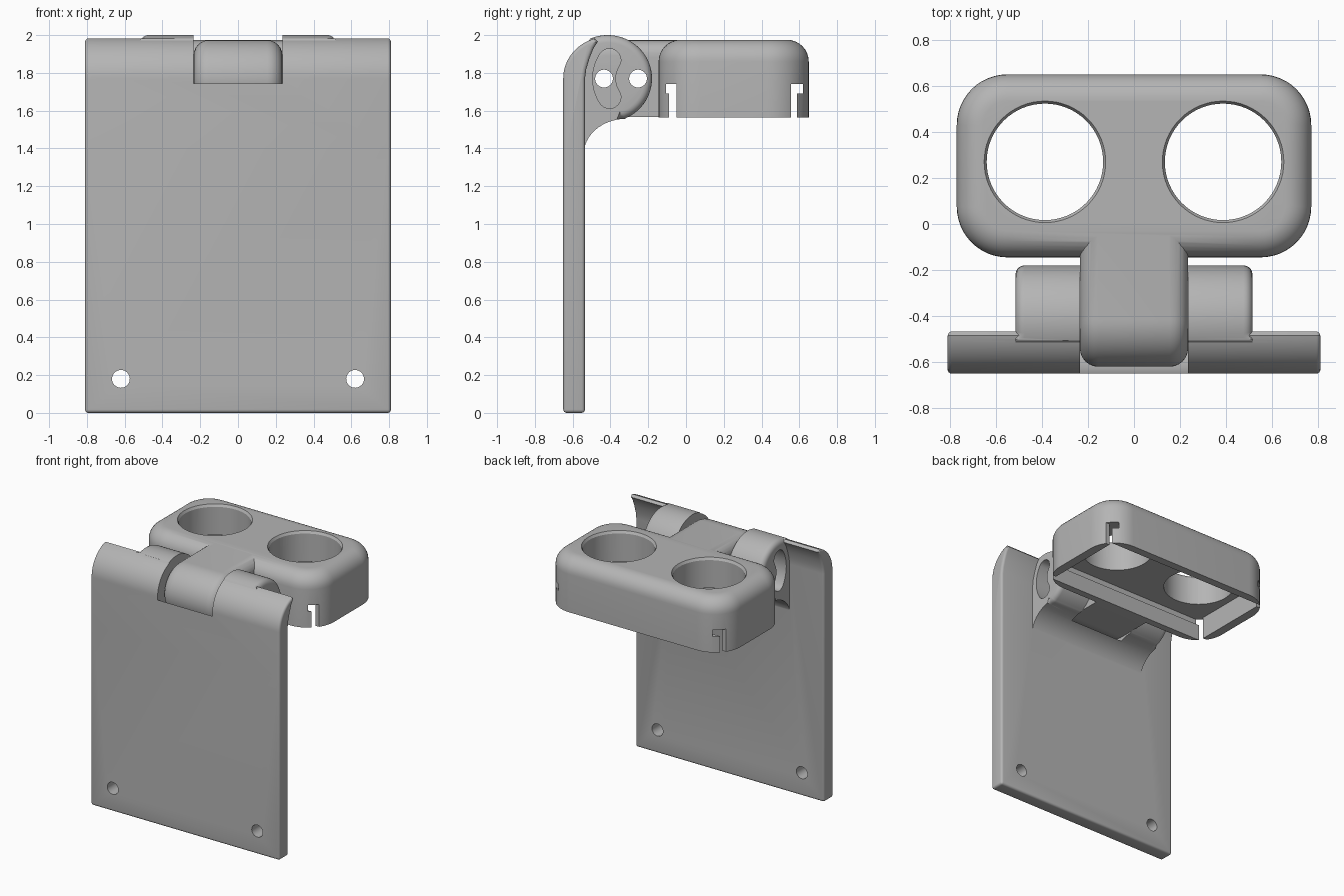
import bpy, bmesh, math
from mathutils import Matrix

cube = bpy.data.objects.get("Cube")
if cube:
    bpy.data.objects.remove(cube, do_unlink=True)

grey = bpy.data.materials.new("plain grey")
grey.use_nodes = True
COLOUR = (0.46, 0.46, 0.46, 1)
grey.diffuse_color = COLOUR
grey.node_tree.nodes["Principled BSDF"].inputs["Base Color"].default_value = COLOUR

PY, PZ = -0.415, 1.77      # hinge centre
HOLE_Y = -0.254            # locking hole


def make(name, bm):
    bmesh.ops.recalc_face_normals(bm, faces=bm.faces)
    mesh = bpy.data.meshes.new(name)
    bm.to_mesh(mesh)
    bm.free()
    mesh.materials.append(grey)
    ob = bpy.data.objects.new(name, mesh)
    bpy.context.collection.objects.link(ob)
    return ob


def bevel(bm, test, size, segments):
    edges = [e for e in bm.edges if test(*[v.co for v in e.verts])]
    bmesh.ops.bevel(bm, geom=edges, offset=size, segments=segments,
                    profile=0.5, affect='EDGES', clamp_overlap=False)


def extrude_x(points, x0, x1):
    """Side profile of (y, z) points extruded along x."""
    bm = bmesh.new()
    face = bm.faces.new([bm.verts.new((x0, y, z)) for y, z in points])
    ext = bmesh.ops.extrude_face_region(bm, geom=[face])["geom"]
    bmesh.ops.translate(bm, vec=(x1 - x0, 0, 0),
                        verts=[g for g in ext if isinstance(g, bmesh.types.BMVert)])
    return bm


def box(x0, x1, y0, y1, z0, z1):
    return extrude_x([(y0, z0), (y1, z0), (y1, z1), (y0, z1)], x0, x1)


def rod(axis, centre, r, length, r2=None):
    bm = bmesh.new()
    turn = {"x": Matrix.Rotation(math.pi / 2, 4, 'Y'),
            "y": Matrix.Rotation(math.pi / 2, 4, 'X'), "z": Matrix()}[axis]
    bmesh.ops.create_cone(bm, cap_ends=True, segments=64, radius1=r,
                          radius2=r if r2 is None else r2, depth=length,
                          matrix=Matrix.Translation(centre) @ turn)
    return bm


def arc(cy, cz, ry, rz, a0, a1, n):
    angles = [math.radians(a0 + (a1 - a0) * i / n) for i in range(n + 1)]
    return [(cy + ry * math.cos(a), cz + rz * math.sin(a)) for a in angles]


def combine(ob, bm, op='DIFFERENCE'):
    tool = make("tool", bm)
    mod = ob.modifiers.new("cut", 'BOOLEAN')
    mod.operation, mod.object, mod.solver = op, tool, 'EXACT'
    bpy.context.view_layer.objects.active = ob
    bpy.ops.object.modifier_apply(modifier=mod.name)
    bpy.data.objects.remove(tool, do_unlink=True)


# Back plate with curled top edge
profile = ([(-0.65, 0), (-0.65, 1.4)] + arc(PY, PZ, 0.235, 0.222, 180, 107, 18)
           + [(-0.467, 1.965), (-0.49, 1.93), (-0.51, 1.88), (-0.528, 1.82), (-0.535, 1.77),
              (-0.535, 0)])
bm = extrude_x(profile, -0.81, 0.81)
bevel(bm, lambda a, b: (abs(a.x) > 0.8 and abs(a.x - b.x) < 0.01)
      or (a.z < 0.01 and b.z < 0.01), 0.018, 4)
bracket = make("mounting_plate", bm)

# Hinge knuckles with a fillet blending down into the plate
profile = ([(-0.59, 1.33), (-0.59, 1.77)] + arc(PY, PZ, 0.21, 0.2, 150, 130, 3)
           + arc(PY, PZ, 0.235, 0.23, 113, 90, 8) + arc(PY, PZ, 0.235, 0.23, 87, -65, 40)
           + arc(-0.316, 1.37, 0.225, 0.187, 92, 180, 16))
bm = extrude_x(profile, -0.515, 0.515)
bevel(bm, lambda a, b: abs(a.x - b.x) < 0.01 and min(a.y, b.y) > -0.5
      and min(a.z, b.z) > 1.55, 0.04, 5)
combine(bracket, bm, 'UNION')

# Round clearance for the arm, pin hole and curved slots
combine(bracket, rod("x", (0, PY, PZ), 0.2365, 0.47))
combine(bracket, rod("x", (0, HOLE_Y, PZ), 0.047, 2))
tilt, radius, half = 33, 0.18, 0.06
end_y = HOLE_Y - radius * math.cos(math.radians(tilt))
end_z = radius * math.sin(math.radians(tilt))
slot = (arc(HOLE_Y, PZ, radius + half, radius + half, 180 - tilt, 180 + tilt, 14)
        + arc(end_y, PZ - end_z, half, half, 180 + tilt, 360 + tilt, 14)[1:]
        + arc(HOLE_Y, PZ, radius - half, radius - half, 180 + tilt, 180 - tilt, 14)[1:]
        + arc(end_y, PZ + end_z, half, half, -tilt, 180 - tilt, 14)[1:-1])
combine(bracket, extrude_x(slot, -1, 1))

# Screw holes
for side in (-1, 1):
    combine(bracket, rod("y", (side * 0.62, -0.6, 0.18), 0.047, 0.4))

# Head: rounded block
bm = box(-0.77, 0.77, -0.145, 0.65, 1.565, 1.975)
bevel(bm, lambda a, b: abs(a.z - b.z) > 0.1, 0.22, 12)
bevel(bm, lambda a, b: min(a.z, b.z) > 1.97, 0.115, 8)
head = make("holder_head", bm)

# Arm with round hinge end and softened edges
profile = arc(PY, PZ, 0.205, 0.203, 90, 270, 32) + [(-0.02, 1.567), (-0.02, 1.973)]
bm = extrude_x(profile, -0.235, 0.235)
bevel(bm, lambda a, b: abs(a.x - b.x) < 0.01 and min(a.y, b.y) < -0.03
      and max(a.z, b.z) > 1.6, 0.08, 6)
combine(head, bm, 'UNION')

# Pin holes through the arm
for y in (-0.434, HOLE_Y):
    combine(head, rod("x", (0, y, PZ), 0.047, 2))

# Hollow underside with grooves, and narrow slots at the ends
for width in (0.70, 1.0):
    for y0, y1, z0, z1 in ((-0.09, 0.587, 1.5, 1.70), (-0.105, 0.62, 1.69, 1.74)):
        if width < 0.9:
            combine(head, box(-width, width, y0, y1, z0, z1))
        else:
            combine(head, box(-width, width, y0, -0.05, z0, z1))
            combine(head, box(-width, width, 0.555, y1, z0, z1))

# Large round openings with eased rims
for side in (-1, 1):
    combine(head, rod("z", (side * 0.387, 0.27, 1.75), 0.253, 0.6))
    combine(head, rod("z", (side * 0.387, 0.27, 1.97), 0.252, 0.03, 0.27))

# Smooth shading on the curved surfaces
for ob in (bracket, head):
    bpy.ops.object.select_all(action='DESELECT')
    ob.select_set(True)
    bpy.context.view_layer.objects.active = ob
    bpy.ops.object.shade_smooth_by_angle(angle=math.radians(30))
